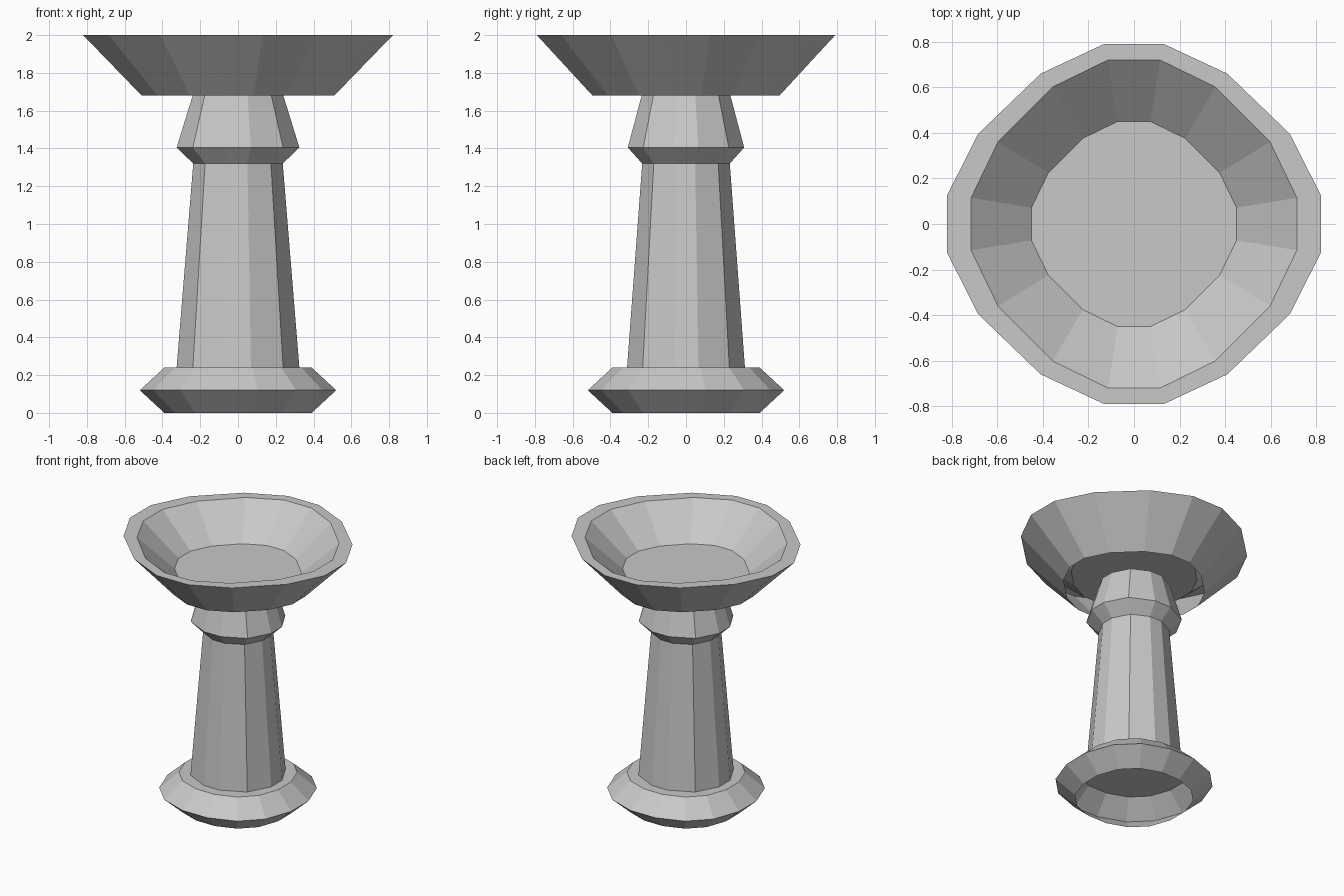
import bpy
import bmesh

cube = bpy.data.objects.get("Cube")
if cube:
    bpy.data.objects.remove(cube, do_unlink=True)

# One plain stone colour
stone = bpy.data.materials.new("grey_stone")
stone.use_nodes = True
grey = (0.58, 0.58, 0.58, 1)
stone.diffuse_color = grey
stone.node_tree.nodes["Principled BSDF"].inputs["Base Color"].default_value = grey


def outline(first_octant):
    """Mirror points of one octant (angle order) into a full closed outline."""
    mirrored = [(y, x) for x, y in reversed(first_octant) if x != y]
    quarter = first_octant + mirrored
    points = []
    for _ in range(4):
        points += quarter
        quarter = [(-y, x) for x, y in quarter]
    return points


def loft(name, section, levels, cap_end=False):
    """Join scaled copies of a section; each level is (x radius, y radius, z)."""
    bm = bmesh.new()
    rings = [[bm.verts.new((x * rx, y * ry, z)) for x, y in section]
             for rx, ry, z in levels]
    n = len(section)
    for low, high in zip(rings, rings[1:]):
        for i in range(n):
            j = (i + 1) % n
            bm.faces.new((low[i], low[j], high[j], high[i]))
    if cap_end:
        bm.faces.new(rings[-1])
    mesh = bpy.data.meshes.new(name)
    bm.to_mesh(mesh)
    bm.free()
    mesh.materials.append(stone)
    obj = bpy.data.objects.new(name, mesh)
    bpy.context.collection.objects.link(obj)
    return obj


bowl_section = outline([(1, 0.16), (0.835, 0.5)])
base_section = outline([(1, 0.2), (0.86, 0.59)])
pillar_section = outline([(1, 0.21), (0.735, 0.735)])

# Flared foot, hollow underneath with a closed top
loft("base", base_section,
     [(0.39, 0.39, 0), (0.52, 0.52, 0.12), (0.39, 0.39, 0.24)], cap_end=True)

# Tapered pillar with a flared collar near the top
loft("pillar", pillar_section,
     [(0.325, 0.312, 0.24), (0.237, 0.232, 1.32)])
loft("collar", pillar_section,
     [(0.237, 0.232, 1.32), (0.325, 0.308, 1.405), (0.24, 0.235, 1.68)])

# Basin: outer wall, flat rim, inner wall and floor, open underneath
loft("basin", bowl_section,
     [(0.51, 0.495, 1.68), (0.82, 0.79, 2),
      (0.715, 0.72, 2), (0.45, 0.45, 1.77)], cap_end=True)
